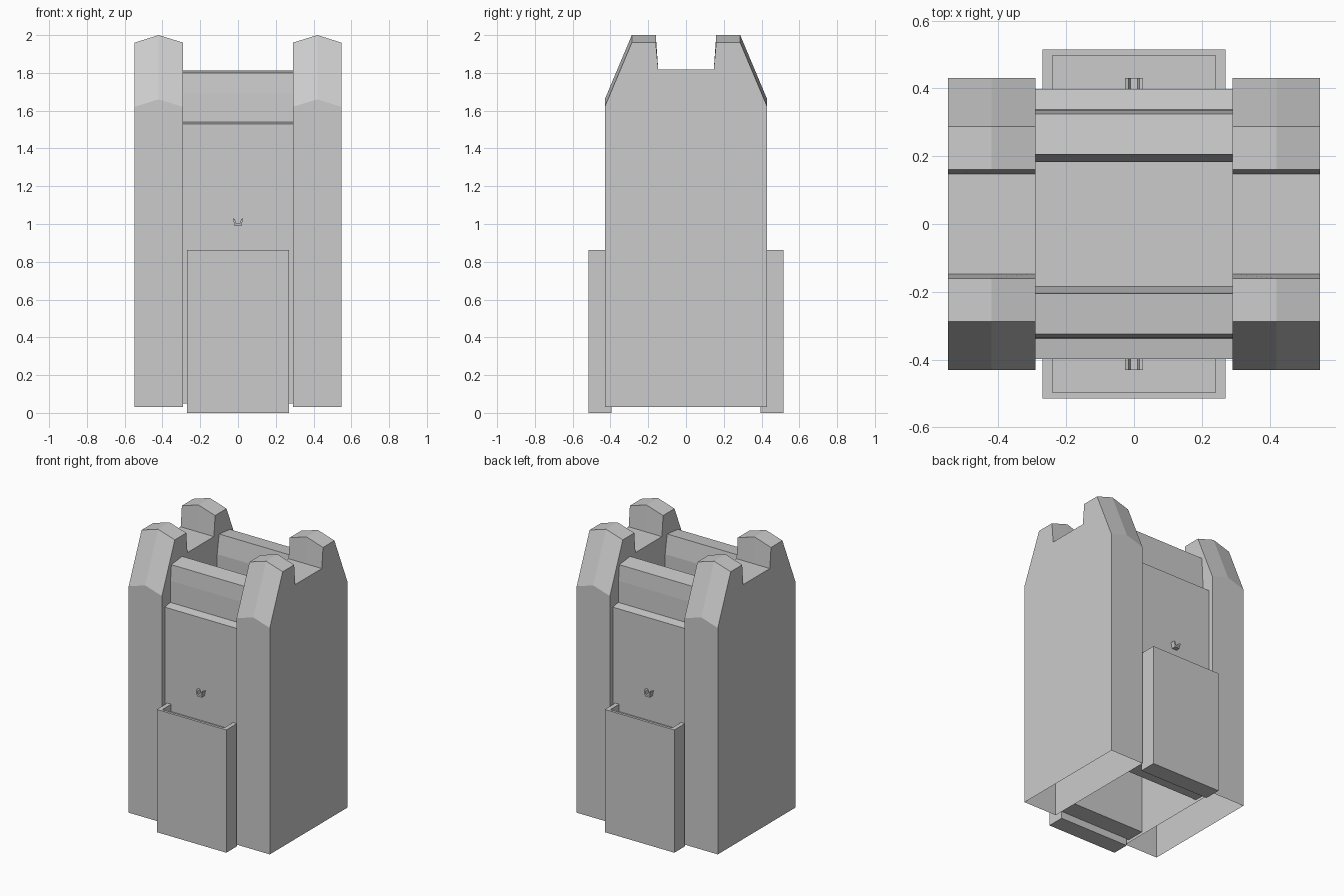
import bpy, bmesh

if "Cube" in bpy.data.objects:
    bpy.data.objects.remove(bpy.data.objects["Cube"])

def finish(name, bm):
    bmesh.ops.recalc_face_normals(bm, faces=bm.faces)
    me = bpy.data.meshes.new(name)
    bm.to_mesh(me)
    bm.free()
    ob = bpy.data.objects.new(name, me)
    bpy.context.collection.objects.link(ob)
    return ob

def loft(name, rings, caps=True, skip=()):
    """Join matching closed rings with quads; skip leaves out side strips."""
    bm = bmesh.new()
    vs = [[bm.verts.new(p) for p in r] for r in rings]
    n = len(rings[0])
    for a, b in zip(vs, vs[1:]):
        for i in range(n):
            if i not in skip:
                j = (i + 1) % n
                bm.faces.new((a[i], a[j], b[j], b[i]))
    if caps:
        bm.faces.new(vs[0])
        bm.faces.new(vs[-1])
    return finish(name, bm)

def box(name, x0, x1, y0, y1, z0, z1):
    return loft(name, [[(x, y0, z0), (x, y1, z0), (x, y1, z1), (x, y0, z1)] for x in (x0, x1)])

# Side towers: notched side profile, ridged roof, open underside
half = [(0.43, 0.03), (0.43, 1.66), (0.287, 2.0), (0.16, 2.0), (0.147, 1.817)]
profile = half + [(-y, z) for y, z in reversed(half)]
for s, side in ((1, "right"), (-1, "left")):
    rings = []
    for x, drop in ((0.29, 0.04), (0.42, 0), (0.548, 0.04)):
        rings.append([(s * x, y, z - (drop if z in (1.66, 2.0) else 0)) for y, z in profile])
    loft(side + "_tower", rings, skip=(len(profile) - 1,))

# Floor between the two upper walls
box("inner_floor", -0.29, 0.29, -0.27, 0.27, 1.5, 1.57)

for s, side in ((-1, "front"), (1, "back")):
    # Panel with a ledge and a slightly tapered bar on top
    wall = [(0.398, 0.05), (0.398, 1.53), (0.337, 1.54), (0.334, 1.69), (0.325, 1.80),
            (0.205, 1.813), (0.183, 1.68), (0.183, 1.52), (0.267, 1.52), (0.267, 0.05)]
    loft(side + "_wall", [[(x, s * y, z) for y, z in wall] for x in (-0.29, 0.29)])

    # Apron block with a shallow recess behind its rim
    box(side + "_apron", -0.27, 0.27, s * 0.395, s * 0.515, 0, 0.81)
    rim = [(0.27, 0.395), (0.27, 0.515), (-0.27, 0.515), (-0.27, 0.395),
           (-0.24, 0.395), (-0.24, 0.497), (0.24, 0.497), (0.24, 0.395)]
    loft(side + "_apron_rim", [[(x, s * y, z) for x, y in rim] for z in (0.81, 0.862)])

    # Small forked hook
    hook = [(-0.018, 0.99), (0.018, 0.99), (0.027, 1.03), (0.016, 1.026),
            (0.011, 1.003), (-0.011, 1.003), (-0.016, 1.026), (-0.027, 1.03)]
    loft(side + "_hook", [[(x, s * y, z) for x, z in hook] for y in (0.395, 0.43)])
